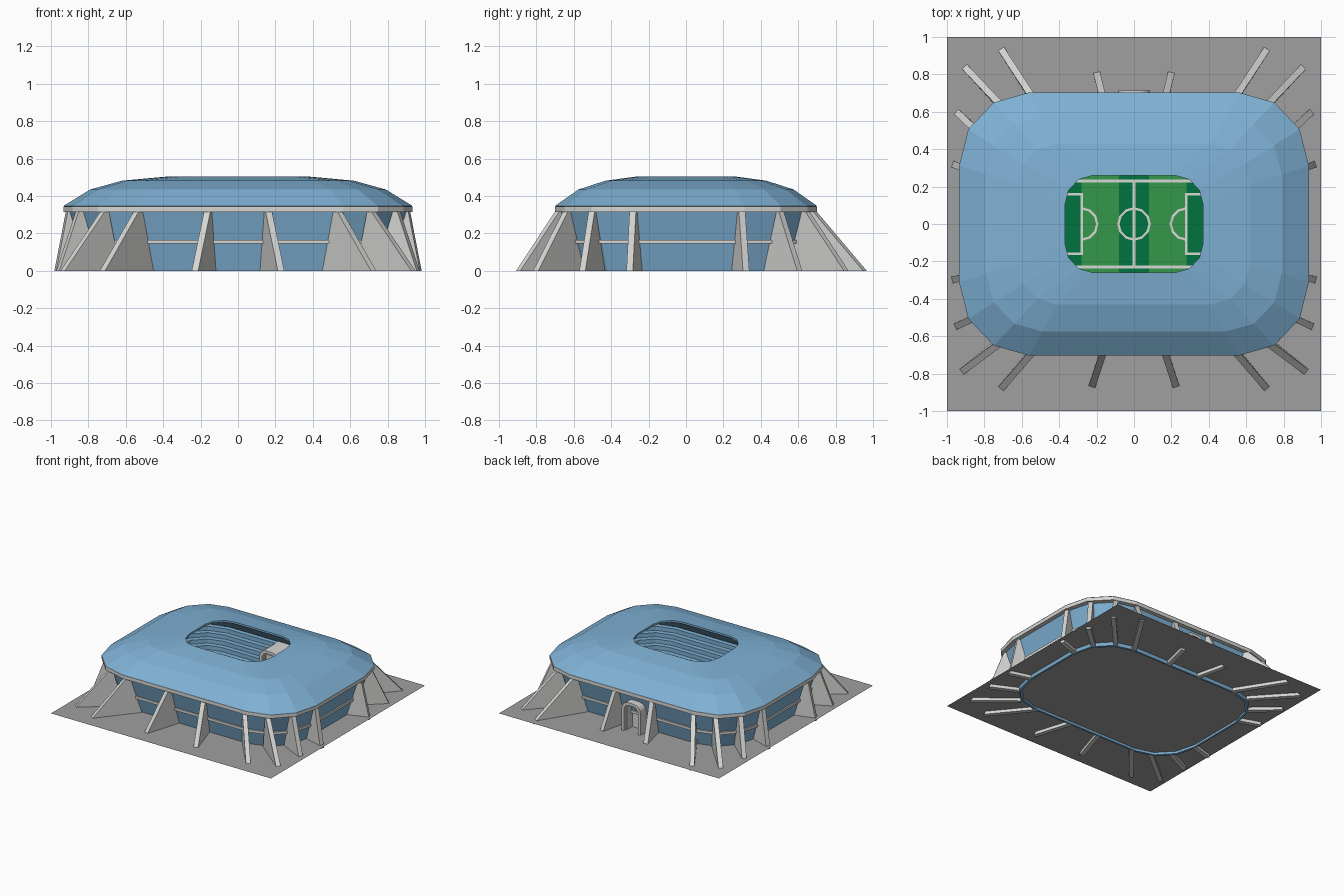
import bpy, bmesh, math
from mathutils import Vector

if "Cube" in bpy.data.objects:
    bpy.data.objects.remove(bpy.data.objects["Cube"])


def mat(name, r, g, b):
    m = bpy.data.materials.new(name)
    m.diffuse_color = (r, g, b, 1)
    m.use_nodes = True
    m.node_tree.nodes["Principled BSDF"].inputs["Base Color"].default_value = m.diffuse_color
    return m


BLUE = mat("steel_blue", 0.21, 0.44, 0.66)
CONC = mat("pale_concrete", 0.67, 0.68, 0.66)
PAVE = mat("paving_grey", 0.35, 0.35, 0.35)
GRASS = mat("light_grass", 0.035, 0.31, 0.07)
DARK = mat("dark_grass", 0.0, 0.17, 0.05)
LINE = mat("line_white", 0.68, 0.70, 0.66)
GROUND = 0.025


def make(name, verts, faces, material):
    me = bpy.data.meshes.new(name)
    me.from_pydata([tuple(v) for v in verts], [], faces)
    me.materials.append(material)
    bm = bmesh.new()
    bm.from_mesh(me)
    bmesh.ops.recalc_face_normals(bm, faces=bm.faces)
    bm.to_mesh(me)
    bm.free()
    ob = bpy.data.objects.new(name, me)
    bpy.context.collection.objects.link(ob)
    return ob


def box(name, x0, x1, y0, y1, z0, z1, material):
    v = [(x, y, z) for z in (z0, z1) for x, y in ((x0, y0), (x1, y0), (x1, y1), (x0, y1))]
    f = [(3, 2, 1, 0), (4, 5, 6, 7)] + [(i, (i + 1) % 4, (i + 1) % 4 + 4, i + 4) for i in range(4)]
    return make(name, v, f, material)


def outline(hx, hy, rx, ry, z):
    """Rounded rectangle with three facets per corner."""
    pts = []
    for q, (sx, sy) in enumerate(((1, 1), (-1, 1), (-1, -1), (1, -1))):
        for k in range(4):
            a = math.radians(90 * q + 30 * k)
            pts.append((sx * (hx - rx) + rx * math.cos(a), sy * (hy - ry) + ry * math.sin(a), z))
    return pts


def rings(name, sections, material, closed=True):
    """Skin a stack of rounded rectangles; closed joins the last to the first."""
    v, n, m = [], 16, len(sections)
    for s in sections:
        v += outline(*s)
    f = []
    for j in range(m if closed else m - 1):
        a, b = j * n, ((j + 1) % m) * n
        f += [(a + i, a + (i + 1) % n, b + (i + 1) % n, b + i) for i in range(n)]
    return make(name, v, f, material)


# Paved sheet
make("paved_base", [(-1, -1, GROUND), (1, -1, GROUND), (1, 1, GROUND), (-1, 1, GROUND)],
     [(0, 1, 2, 3)], PAVE)

# Roof with the central opening and a sloping ceiling down to the stands
rings("roof", [(0.935, 0.702, 0.37, 0.39, 0.346), (0.79, 0.575, 0.30, 0.31, 0.435),
               (0.62, 0.43, 0.21, 0.22, 0.482), (0.37, 0.26, 0.15, 0.16, 0.505),
               (0.37, 0.26, 0.15, 0.16, 0.490), (0.82, 0.605, 0.32, 0.33, 0.255),
               (0.87, 0.645, 0.34, 0.36, 0.335)], BLUE)

# Eave rim
rings("eave_rim", [(0.934, 0.701, 0.37, 0.39, 0.315), (0.934, 0.701, 0.37, 0.39, 0.345),
                   (0.86, 0.64, 0.33, 0.35, 0.345), (0.86, 0.64, 0.33, 0.35, 0.315)], CONC)

# Outward-leaning wall and its ledge
rings("outer_wall", [(0.81, 0.585, 0.31, 0.33, 0), (0.90, 0.668, 0.35, 0.37, 0.32),
                     (0.885, 0.653, 0.35, 0.37, 0.32), (0.795, 0.57, 0.31, 0.33, 0)], BLUE)
rings("wall_ledge", [(0.867, 0.638, 0.33, 0.35, 0.145), (0.867, 0.638, 0.33, 0.35, 0.166),
                     (0.84, 0.615, 0.33, 0.35, 0.166), (0.84, 0.615, 0.33, 0.35, 0.145)], CONC)

# Stepped seating bowl
steps, N = [], 7
for i in range(N):
    t, u = i / N, (i + 1) / N
    z = 0.06 + 0.23 * t
    for w, zz in ((t, z - 0.033 if i else GROUND), (t, z), (u, z)):
        steps.append((0.57 + 0.25 * w, 0.33 + 0.27 * w, 0.14 + 0.18 * w, 0.14 + 0.19 * w, zz))
rings("seating_bowl", steps, BLUE, closed=False)

# Striped pitch
edges = [-0.57, -0.48, -0.28, -0.08, 0.08, 0.28, 0.48, 0.57]
for i in range(7):
    box("pitch_stripe", edges[i], edges[i + 1], -0.33, 0.33, GROUND + 0.001, GROUND + 0.008,
        DARK if i in (1, 3, 5) else GRASS)

# Pitch markings
W, Z0, Z1 = 0.007, GROUND + 0.007, GROUND + 0.012
box("halfway_line", -W, W, -0.23, 0.23, Z0, Z1, LINE)
for s in (-1, 1):
    box("side_line", -0.52, 0.52, s * 0.23 - W, s * 0.23 + W, Z0, Z1, LINE)
    box("goal_line", s * 0.52 - W, s * 0.52 + W, -0.23, 0.23, Z0, Z1, LINE)
    box("penalty_line", s * 0.28 - W, s * 0.28 + W, -0.165, 0.165, Z0, Z1, LINE)
    for t in (-1, 1):
        box("penalty_side", min(s * 0.28, s * 0.52), max(s * 0.28, s * 0.52),
            t * 0.16 - W, t * 0.16 + W, Z0, Z1, LINE)


def arc(name, cx, a0, a1, n):
    v, f = [], []
    for i in range(n + 1):
        a = math.radians(a0 + (a1 - a0) * i / n)
        v += [(cx + r * math.cos(a), r * math.sin(a), Z1) for r in (0.077, 0.090)]
    for i in range(n):
        f.append((2 * i, 2 * i + 1, 2 * i + 3, 2 * i + 2))
    make(name, v, f, LINE)


arc("centre_circle", 0, 0, 360, 12)
arc("left_penalty_arc", -0.28, -90, 90, 6)
arc("right_penalty_arc", 0.28, 90, 270, 6)


# Slanted buttress fins: foot, point under the eave, inner end at the wall
def fin(foot, top, inner):
    f, t, n = Vector((*foot, 0)), Vector((*top, 0.316)), Vector((*inner, 0))
    f += Vector((f.x - t.x, f.y - t.y, 0)) * 0.09
    back = n.lerp(Vector((t.x, t.y, 0)), 0.72) + Vector((0, 0, 0.316))
    prof = [f, t, back, n]
    d = (n - f).normalized()
    side = Vector((-d.y, d.x, 0)) * 0.018
    v = [p + side for p in prof] + [p - side for p in prof]
    faces = [(0, 1, 2, 3), (7, 6, 5, 4)] + [(i, (i + 1) % 4, (i + 1) % 4 + 4, i + 4) for i in range(4)]
    make("buttress_fin", v, faces, CONC)


fins = [((0.225, -0.87), (0.165, -0.69), (0.135, -0.58)),
        ((0.71, -0.88), (0.545, -0.69), (0.465, -0.58)),
        ((0.92, -0.79), (0.725, -0.645), (0.64, -0.56)),
        ((0.955, -0.55), (0.86, -0.505), (0.75, -0.45)),
        ((0.972, -0.30), (0.915, -0.285), (0.80, -0.25)),
        ((0.20, 0.81), (0.17, 0.69), (0.145, 0.58)),
        ((0.71, 0.935), (0.55, 0.69), (0.485, 0.58)),
        ((0.905, 0.84), (0.725, 0.65), (0.64, 0.55)),
        ((0.95, 0.60), (0.855, 0.51), (0.76, 0.43)),
        ((0.97, 0.32), (0.915, 0.30), (0.80, 0.26))]
for pts in fins:
    for s in (-1, 1):
        fin(*[(s * x, y) for x, y in pts])


# Arched entrance tunnel through the back stand
def arch_profile(w, h):
    r = w * 0.7
    pts = [(w, GROUND)]
    for c, a0 in ((w - r, 0), (r - w, 90)):
        for k in range(5):
            a = math.radians(a0 + 22.5 * k)
            pts.append((c + r * math.cos(a), h - r + r * math.sin(a)))
    return pts + [(-w, GROUND)]


def arch(name, y0, y1, w, h, th, material):
    o, i = arch_profile(w, h), arch_profile(w - th, h - th)
    n = len(o)
    v = [(x, y, z) for p, y in ((o, y0), (i, y0), (i, y1), (o, y1)) for x, z in p]
    f = []
    for j in range(4):
        a, b = j * n, ((j + 1) % 4) * n
        f += [(a + k, a + k + 1, b + k + 1, b + k) for k in range(n - 1)]
    make(name, v, f, material)


arch("entrance_tunnel", 0.40, 0.715, 0.085, 0.265, 0.022, CONC)
arch("entrance_inner_frame", 0.43, 0.69, 0.066, 0.245, 0.012, CONC)
box("entrance_doors", -0.06, 0.06, 0.44, 0.62, GROUND, 0.215, CONC)
